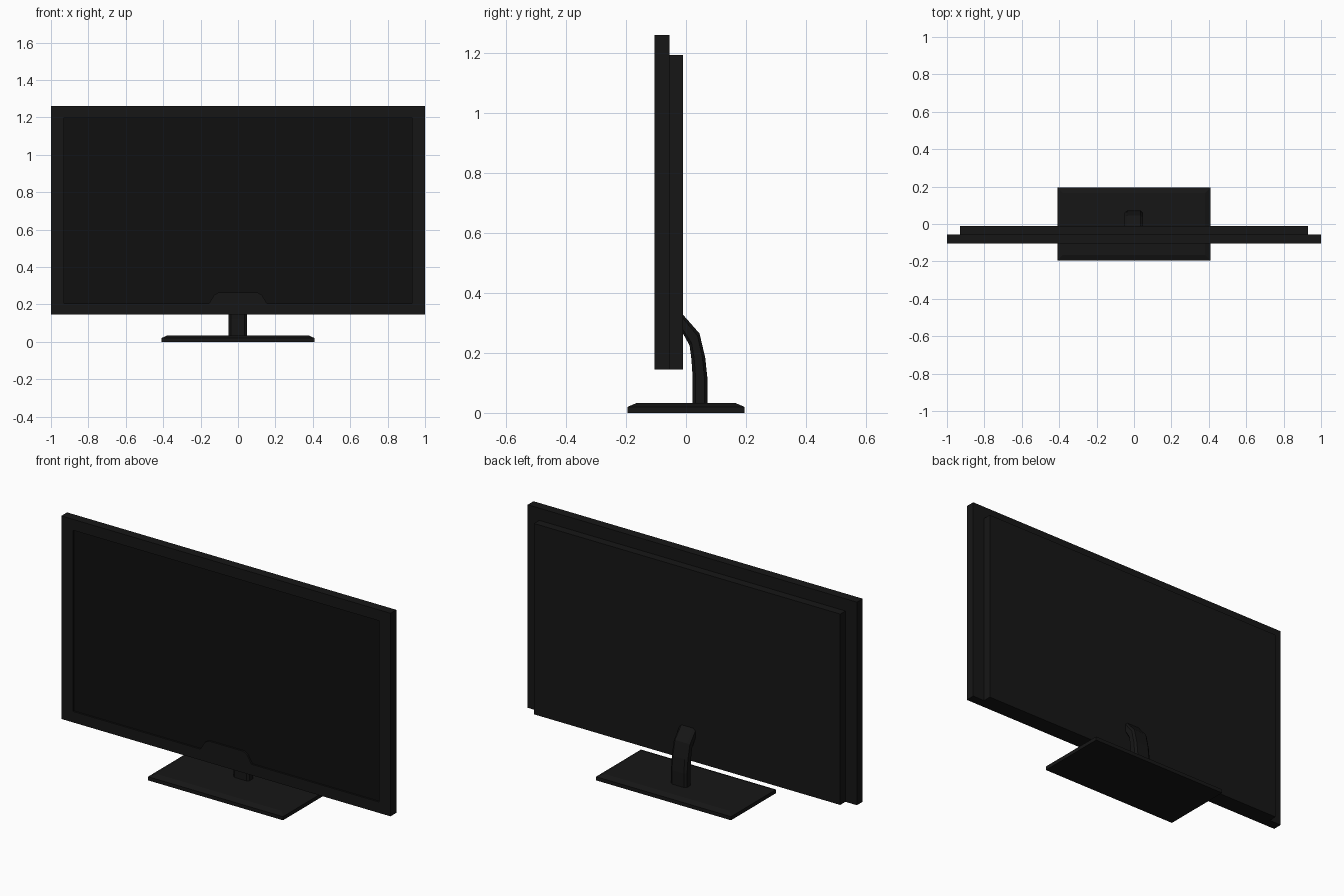
import bpy, bmesh

if "Cube" in bpy.data.objects:
    bpy.data.objects.remove(bpy.data.objects["Cube"])


def material(name, v):
    m = bpy.data.materials.new(name)
    m.diffuse_color = (v, v, v, 1)
    m.use_nodes = True
    m.node_tree.nodes["Principled BSDF"].inputs["Base Color"].default_value = m.diffuse_color
    return m


BODY = material("black_plastic", 0.008)
GLASS = material("dark_screen", 0.005)


def loft(name, loops, mat, cap_start=True, cap_end=True):
    """Skin a list of equally long point loops into one mesh."""
    bm = bmesh.new()
    rings = [[bm.verts.new(p) for p in loop] for loop in loops]
    n = len(loops[0])
    for a, b in zip(rings, rings[1:]):
        for i in range(n):
            j = (i + 1) % n
            bm.faces.new((a[i], a[j], b[j], b[i]))
    if cap_start:
        bm.faces.new(rings[0][::-1])
    if cap_end:
        bm.faces.new(rings[-1])
    bmesh.ops.recalc_face_normals(bm, faces=bm.faces)
    me = bpy.data.meshes.new(name)
    bm.to_mesh(me)
    bm.free()
    ob = bpy.data.objects.new(name, me)
    bpy.context.collection.objects.link(ob)
    me.materials.append(mat)
    return ob


def rect(x, y0, y1, z):
    return [(-x, y0, z), (x, y0, z), (x, y1, z), (-x, y1, z)]


def at_y(pts, y):
    return [(x, y, z) for x, z in pts]


def mirrored(half):
    return half + [(-x, z) for x, z in reversed(half)]


# Bezel: outer outline and inner opening with the raised chin tab
outer = mirrored([(0.105, 0.145), (0.125, 0.145), (0.155, 0.145), (1, 0.145), (1, 1.26)])
inner = mirrored([(0.105, 0.263), (0.128, 0.25), (0.155, 0.205), (0.93, 0.205), (0.93, 1.2)])
FRONT, BACK, RECESS = -0.105, -0.055, -0.096
loft("bezel", [at_y(outer, BACK), at_y(outer, FRONT), at_y(inner, FRONT), at_y(inner, RECESS)],
     BODY, cap_end=False)

# Screen glass set slightly into the bezel
loft("screen", [at_y(inner, RECESS + 0.02), at_y(inner, RECESS)], GLASS)

# Rear housing
loft("back_housing", [rect(0.93, BACK, -0.01, 0.145), rect(0.93, BACK, -0.01, 1.193)], BODY)

# Base plate with sloped top rim
loft("base", [rect(0.41, -0.195, 0.195, 0), rect(0.41, -0.195, 0.195, 0.02),
              rect(0.38, -0.165, 0.165, 0.033)], BODY)

# Curved neck: chamfered section swept from the base up into the housing
inner_path = [(0.022, 0.03), (0.022, 0.12), (0.018, 0.18), (0.012, 0.225), (-0.014, 0.272)]
outer_path = [(0.072, 0.03), (0.072, 0.11), (0.064, 0.185), (0.045, 0.265), (-0.014, 0.332)]
section = [(-0.05, 0.2), (-0.037, 0), (0.035, 0), (0.047, 0.2),
           (0.047, 0.8), (0.035, 1), (-0.037, 1), (-0.05, 0.8)]
neck = [[(x, a[0] + (b[0] - a[0]) * t, a[1] + (b[1] - a[1]) * t) for x, t in section]
        for a, b in zip(inner_path, outer_path)]
loft("neck", neck, BODY)
